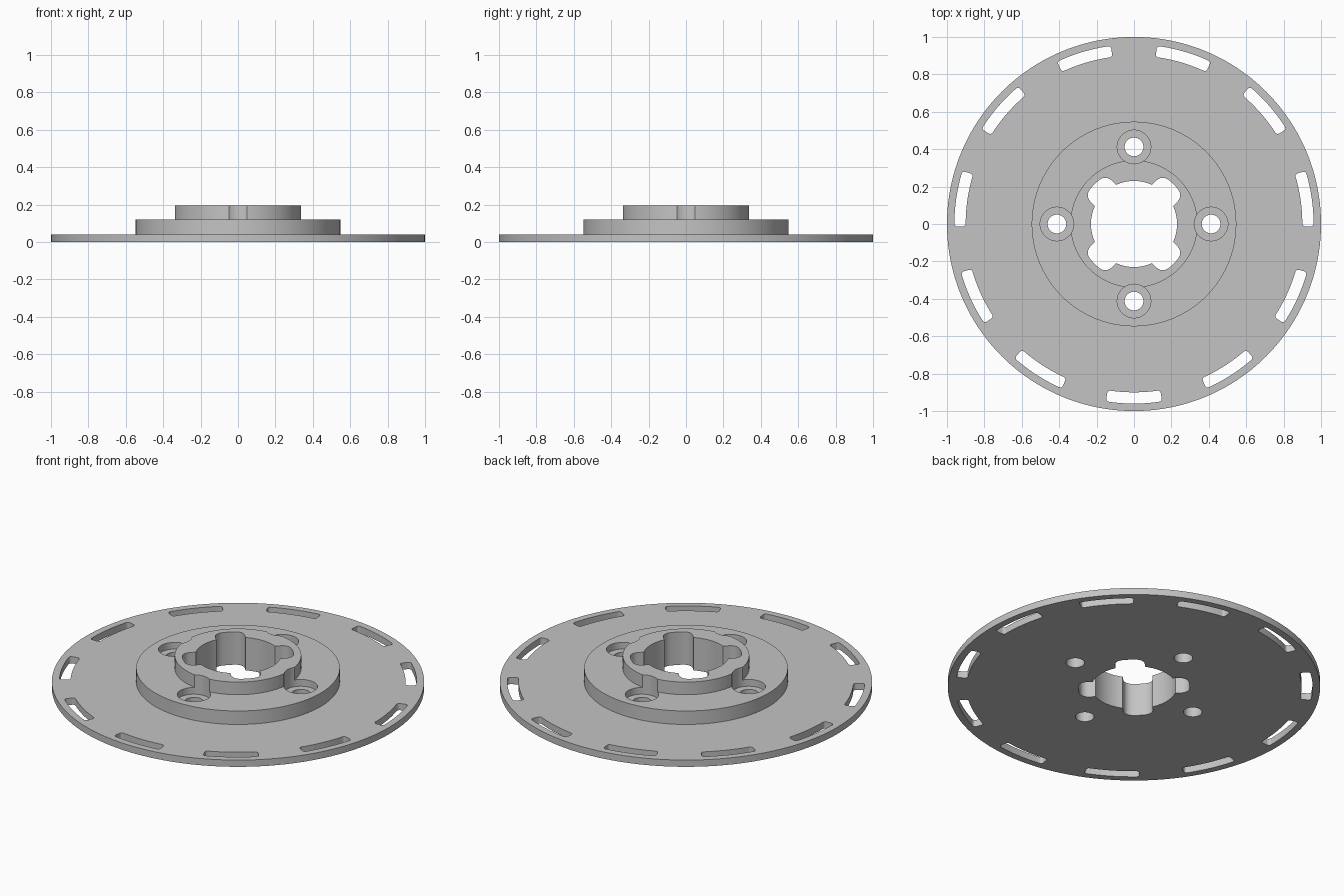
import bpy, bmesh
from math import cos, sin, pi, asin, atan2, radians, sqrt

if "Cube" in bpy.data.objects:
    bpy.data.objects.remove(bpy.data.objects["Cube"], do_unlink=True)

LOW, HIGH = -0.1, 0.3   # through-cut limits


def polar(r, a):
    return (r * cos(a), r * sin(a))


def corner(a, b, c, n=6):
    """Rounded corner from a to c, pulled towards b."""
    pts = []
    for i in range(n + 1):
        t = i / n
        pts.append(tuple((1 - t) ** 2 * p + 2 * t * (1 - t) * q + t * t * s
                         for p, q, s in zip(a, b, c)))
    return pts


def lathe(bm, profile, centre=(0, 0), n=128):
    """Closed solid turned from (radius, z) points."""
    rings = [[bm.verts.new((centre[0] + r * cos(2 * pi * i / n),
                            centre[1] + r * sin(2 * pi * i / n), z))
              for i in range(n)] for r, z in profile]
    for lower, upper in zip(rings, rings[1:]):
        for i in range(n):
            j = (i + 1) % n
            bm.faces.new((lower[i], lower[j], upper[j], upper[i]))
    bm.faces.new(rings[0][::-1])
    bm.faces.new(rings[-1])


def prism(bm, outline):
    """Through-cut prism from a counter-clockwise outline."""
    low = [bm.verts.new((x, y, LOW)) for x, y in outline]
    high = [bm.verts.new((x, y, HIGH)) for x, y in outline]
    for i in range(len(outline)):
        j = (i + 1) % len(outline)
        bm.faces.new((low[i], low[j], high[j], high[i]))
    bm.faces.new(low[::-1])
    bm.faces.new(high)


def make_object(name, bm):
    bmesh.ops.recalc_face_normals(bm, faces=bm.faces)
    mesh = bpy.data.meshes.new(name)
    bm.to_mesh(mesh)
    bm.free()
    obj = bpy.data.objects.new(name, mesh)
    bpy.context.collection.objects.link(obj)
    return obj


def rim_slot(mid, inner=0.9, outer=0.96, half=radians(9), soft=0.018):
    """Curved slot with softened corners, laid out in (radius, angle)."""
    da = soft / outer
    pts = corner((inner + soft, -half), (inner, -half), (inner, -half + da))[::-1]
    pts += corner((outer - soft, -half), (outer, -half), (outer, -half + da))
    steps = 12
    sweep = [-half + da + (2 * half - 2 * da) * i / steps for i in range(1, steps)]
    pts += [(outer, a) for a in sweep]
    pts += corner((outer, half - da), (outer, half), (outer - soft, half))
    pts += corner((inner + soft, half), (inner, half), (inner, half - da))
    pts += [(inner, a) for a in reversed(sweep)]
    return [polar(r, mid + a) for r, a in pts]


def bore_outline(r=0.23, reach=0.3, half=0.08, soft=0.045):
    """Round bore with four rounded diagonal notches."""
    tip = sqrt(reach ** 2 - half ** 2)
    edge = asin(half / r)
    end = atan2(half, tip) - soft / reach
    side = corner((tip - soft, -half), (tip, -half), polar(reach, -end), 8)
    notch = side + [(reach, 0)] + [(u, -v) for u, v in reversed(side)]
    pts = []
    for k in range(4):
        mid = pi / 4 + k * pi / 2
        pts += [(u * cos(mid) - v * sin(mid), u * sin(mid) + v * cos(mid))
                for u, v in notch]
        span = pi / 2 - 2 * edge
        pts += [polar(r, mid + edge + span * i / 16) for i in range(17)]
    return pts


# Stepped body: thin disc, hub and raised collar
bm = bmesh.new()
lathe(bm, [(1, 0), (1, 0.04), (0.547, 0.04), (0.547, 0.12),
           (0.34, 0.12), (0.34, 0.195)], n=160)
wheel = make_object("slotted_wheel", bm)

# Cutters: rim slots, notched bore and counterbored screw holes
bm = bmesh.new()
for k in range(11):
    prism(bm, rim_slot(-pi / 2 + k * 2 * pi / 11))
prism(bm, bore_outline())
for k in range(4):
    lathe(bm, [(0.05, LOW), (0.05, 0.08), (0.09, 0.08), (0.09, HIGH)],
          polar(0.412, k * pi / 2), 48)
cutter = make_object("opening_cutter", bm)
cutter.hide_render = True

cut = wheel.modifiers.new("openings", "BOOLEAN")
cut.operation = "DIFFERENCE"
cut.solver = "EXACT"
cut.object = cutter
bpy.ops.object.select_all(action="DESELECT")
wheel.select_set(True)
bpy.context.view_layer.objects.active = wheel
bpy.ops.object.modifier_apply(modifier=cut.name)
bpy.data.objects.remove(cutter, do_unlink=True)

# Plain grey finish
grey = bpy.data.materials.new("plain_grey")
grey.use_nodes = True
colour = (0.55, 0.55, 0.55, 1)
grey.diffuse_color = colour
grey.node_tree.nodes["Principled BSDF"].inputs["Base Color"].default_value = colour
wheel.data.materials.clear()
wheel.data.materials.append(grey)
bpy.ops.object.shade_smooth_by_angle(angle=radians(30))
